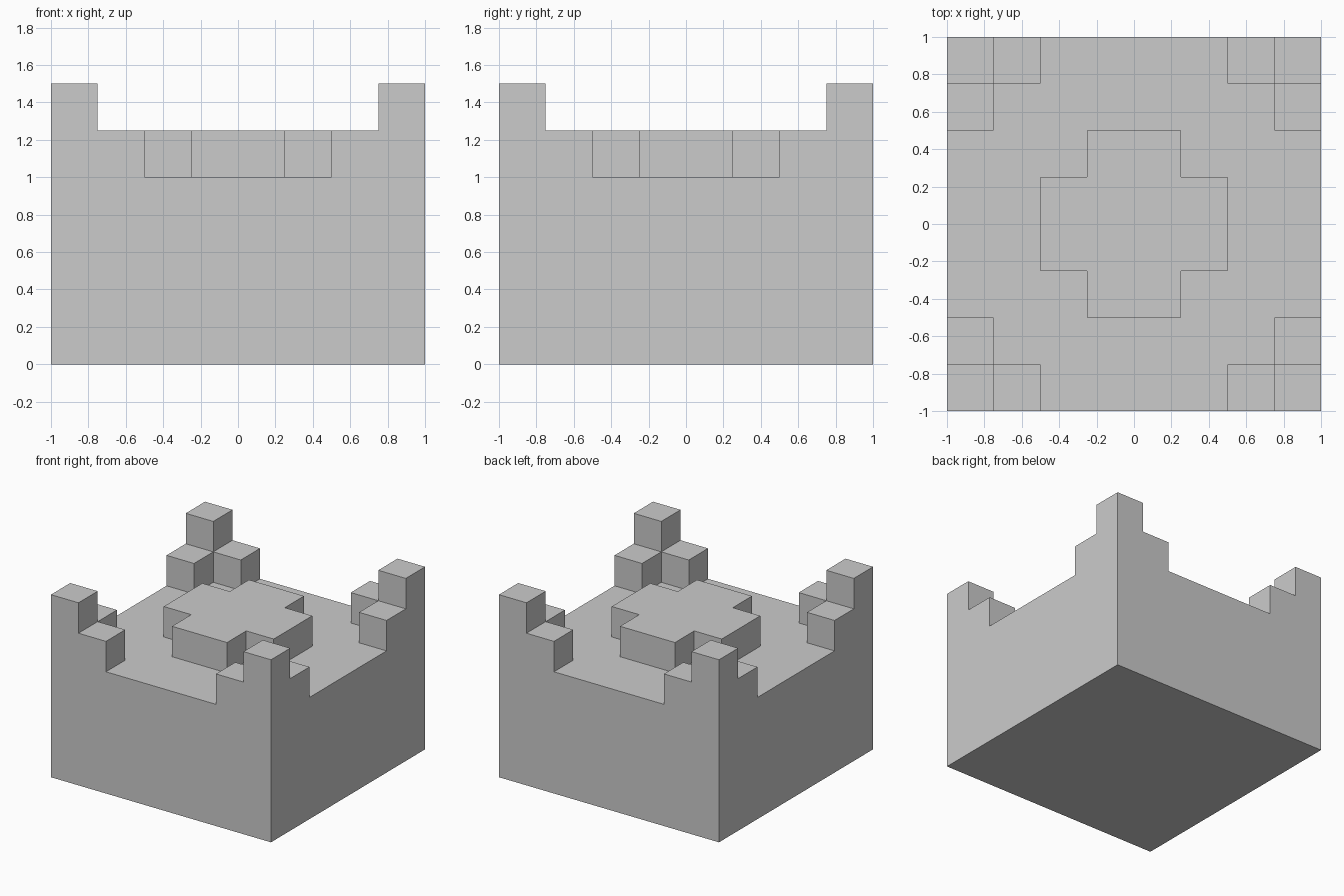
import bpy, bmesh
from math import radians

if "Cube" in bpy.data.objects:
    bpy.data.objects.remove(bpy.data.objects["Cube"])

CELL = 0.25


def raise_cells(bm, z, height, chosen):
    """Extrude the upward cells at level z whose centre passes the test."""
    faces = [f for f in bm.faces
             if abs(f.calc_center_median().z - z) < 1e-4
             and abs(f.normal.z) > 0.9
             and chosen(*map(abs, f.calc_center_median().xy))]
    new = bmesh.ops.extrude_face_region(bm, geom=faces)["geom"]
    verts = [v for v in new if isinstance(v, bmesh.types.BMVert)]
    bmesh.ops.translate(bm, verts=verts, vec=(0, 0, height))
    bm.normal_update()


def corner_step(x, y):
    return max(x, y) > 0.75 and min(x, y) > 0.5


def centre_cross(x, y):
    return max(x, y) < 0.5 and min(x, y) < 0.25


bm = bmesh.new()
bmesh.ops.create_grid(bm, x_segments=8, y_segments=8, size=1)
bm.normal_update()

# Solid block
raise_cells(bm, 0, 1, lambda x, y: True)
# L-shaped corner steps and the raised central cross
raise_cells(bm, 1, CELL, lambda x, y: corner_step(x, y) or centre_cross(x, y))
# Corner posts
raise_cells(bm, 1 + CELL, CELL, lambda x, y: min(x, y) > 0.75)

# Merge the grid cells into clean flat faces
bmesh.ops.recalc_face_normals(bm, faces=bm.faces)
bmesh.ops.dissolve_limit(bm, angle_limit=radians(1), verts=bm.verts, edges=bm.edges)

mesh = bpy.data.meshes.new("crenellated_block")
bm.to_mesh(mesh)
bm.free()
block = bpy.data.objects.new("crenellated_block", mesh)
bpy.context.collection.objects.link(block)
